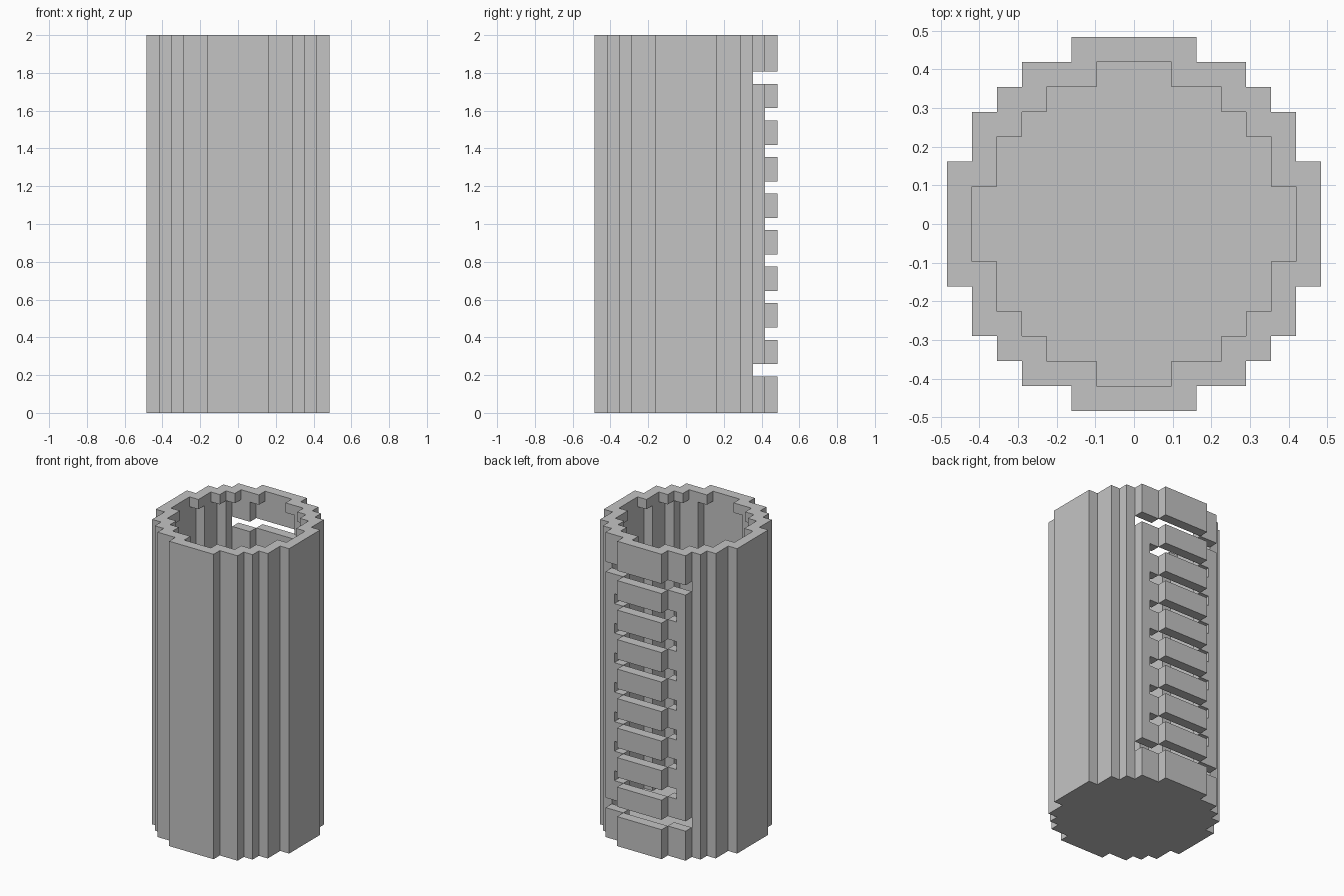
import bpy, bmesh, math
from mathutils import Vector

if "Cube" in bpy.data.objects:
    bpy.data.objects.remove(bpy.data.objects["Cube"])

U = 2 / 31                                    # block size: 31 blocks tall, 15 wide
ROWS = [15, 15, 15, 13, 13, 11, 9, 5]         # round outline, row width by distance from centre
DIRS = [(1, 0, 0), (-1, 0, 0), (0, 1, 0), (0, -1, 0), (0, 0, 1), (0, 0, -1)]

grey = bpy.data.materials.new("light grey")
grey.diffuse_color = (0.55, 0.55, 0.55, 1)
grey.use_nodes = True
grey.node_tree.nodes["Principled BSDF"].inputs["Base Color"].default_value = grey.diffuse_color


def inside(x, y):
    return abs(y) <= 7 and abs(x) <= ROWS[abs(y)] // 2


def hollow(x, y, corners):
    # True when every neighbour is inside; corners=True leaves a thicker wall
    return all(inside(x + i, y + j) for i in (-1, 0, 1) for j in (-1, 0, 1)
               if corners or i == 0 or j == 0)


def slot(x, y, z):
    # vents through the back wall; the first and last one are wider
    if z % 3 or not 3 <= z <= 27 or y < 6:
        return False
    return abs(x) <= (4 if z in (3, 27) else 3)


# Sort the blocks into parts
cells = {}
for z in range(31):
    for x in range(-7, 8):
        for y in range(-7, 8):
            if not inside(x, y) or slot(x, y, z):
                continue
            if z == 0:
                cells[x, y, z] = "floor"
            elif not hollow(x, y, z == 30):
                cells[x, y, z] = ("top_rim" if z == 30 else
                                  "vent_slats" if y >= 6 and 3 < z < 27 else "tube_wall")


def build(name):
    # Outer faces only, merged into large flat faces
    bm = bmesh.new()
    for c, part in cells.items():
        if part != name:
            continue
        for d in DIRS:
            if (c[0] + d[0], c[1] + d[1], c[2] + d[2]) in cells:
                continue
            n = Vector(d)
            a = Vector((d[1], d[2], d[0]))
            b = n.cross(a)
            mid = Vector((c[0], c[1], c[2] + 0.5)) + n / 2
            bm.faces.new([bm.verts.new((mid + a * s / 2 + b * t / 2) * U)
                          for s, t in ((-1, -1), (1, -1), (1, 1), (-1, 1))])
    bmesh.ops.remove_doubles(bm, verts=bm.verts[:], dist=0.001)
    bmesh.ops.dissolve_limit(bm, angle_limit=math.radians(1),
                             verts=bm.verts[:], edges=bm.edges[:])
    me = bpy.data.meshes.new(name)
    bm.to_mesh(me)
    bm.free()
    me.materials.append(grey)
    bpy.context.collection.objects.link(bpy.data.objects.new(name, me))


for part in ("floor", "tube_wall", "vent_slats", "top_rim"):
    build(part)
